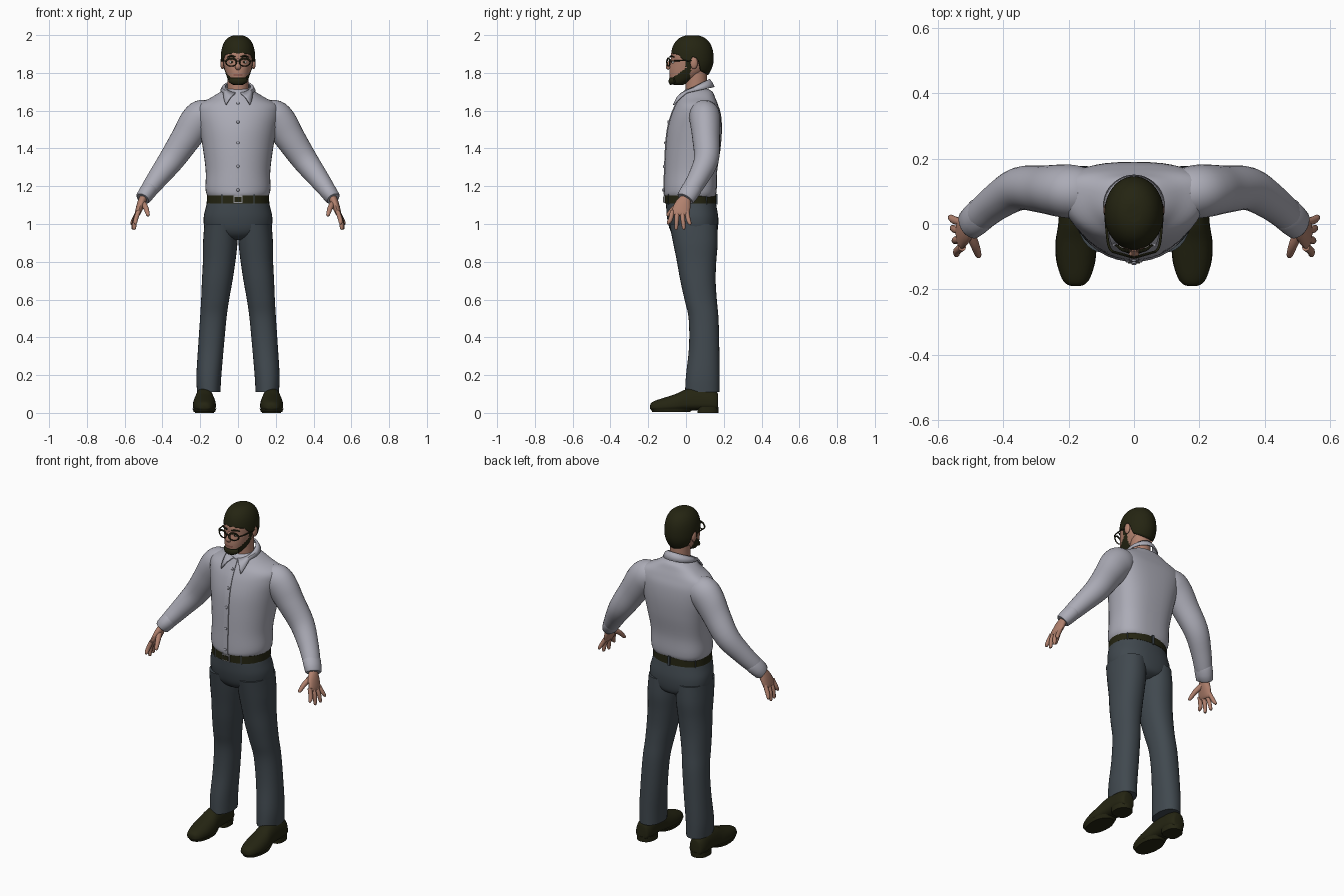
import bpy, bmesh
from math import sin, cos, pi, radians, copysign
from mathutils import Vector

cube = bpy.data.objects.get("Cube")
if cube:
    bpy.data.objects.remove(cube)
made = []


def material(name, r, g, b):
    m = bpy.data.materials.new(name)
    m.use_nodes = True
    m.diffuse_color = (r, g, b, 1)
    m.node_tree.nodes["Principled BSDF"].inputs["Base Color"].default_value = (r, g, b, 1)
    return m


SHIRT = material("shirt grey", 0.41, 0.41, 0.47)
TROUSER = material("trouser slate", 0.052, 0.066, 0.078)
DARK = material("dark olive", 0.018, 0.018, 0.006)
SKIN = material("skin", 0.44, 0.22, 0.155)
LIP = material("lips", 0.3, 0.12, 0.09)
WHITE = material("eye white", 0.6, 0.58, 0.55)
METAL = material("buckle metal", 0.3, 0.3, 0.31)


def finish(name, bm, *mats):
    bmesh.ops.recalc_face_normals(bm, faces=bm.faces)
    me = bpy.data.meshes.new(name)
    bm.to_mesh(me)
    bm.free()
    ob = bpy.data.objects.new(name, me)
    bpy.context.collection.objects.link(ob)
    for m in mats:
        me.materials.append(m)
    made.append(ob)
    return ob


def smooth_rows(rows, k):
    """Catmull-Rom interpolation of rows of numbers."""
    out = []
    for i in range(len(rows) - 1):
        a, b, c, d = (rows[max(i - 1, 0)], rows[i], rows[i + 1], rows[min(i + 2, len(rows) - 1)])
        for j in range(k):
            t = j / k
            out.append([q + .5 * t * (r - p + t * (2*p - 5*q + 4*r - s + t * (3*(q - r) + s - p)))
                        for p, q, r, s in zip(a, b, c, d)])
    return out + [list(rows[-1])]


def loft(name, rings, *mats, caps=True, closed=True):
    bm = bmesh.new()
    vs = [[bm.verts.new(p) for p in ring] for ring in rings]
    n = len(vs[0])
    for a, b in zip(vs, vs[1:]):
        for i in range(n if closed else n - 1):
            j = (i + 1) % n
            bm.faces.new((a[i], a[j], b[j], b[i]))
    if caps:
        bm.faces.new(vs[0])
        bm.faces.new(vs[-1])
    return finish(name, bm, *mats)


def power(v, e):
    return copysign(abs(v) ** (2 / e), v)


def flat_ring(row, n=40, front=2.0, back=2.0):
    """Level ring: z, centre x, half width, front y, widest y, back y."""
    z, cx, hw, y0, ym, y1 = row
    pts = []
    for i in range(n):
        c, s = cos(2 * pi * i / n), sin(2 * pi * i / n)
        e, depth = (back, y1 - ym) if s > 0 else (front, ym - y0)
        pts.append((cx + hw * power(c, e), ym + depth * power(s, e), z))
    return pts


def body(name, rows, *mats, k=5, sx=1, **shape):
    rings = [flat_ring([r[0], r[1] * sx] + r[2:], **shape) for r in smooth_rows(rows, k)]
    return loft(name, rings, *mats)


def tube(name, path, mat, k=4, n=20, sx=1, ref=(0, 1, 0)):
    """Path rows: x, y, z, radius along ref, radius across."""
    rows = smooth_rows(path, k)
    pts = [Vector((r[0] * sx, r[1], r[2])) for r in rows]
    rings = []
    for i, p in enumerate(pts):
        t = (pts[min(i + 1, len(pts) - 1)] - pts[max(i - 1, 0)]).normalized()
        u = Vector(ref)
        u = (u - t * u.dot(t)).normalized()
        v = t.cross(u)
        rings.append([p + u * rows[i][3] * cos(2*pi*j/n) + v * rows[i][4] * sin(2*pi*j/n) for j in range(n)])
    return loft(name, rings, mat)


def ball(name, centre, size, mat):
    bm = bmesh.new()
    bmesh.ops.create_uvsphere(bm, u_segments=16, v_segments=10, radius=1)
    for v in bm.verts:
        v.co = Vector([c + s * q for c, s, q in zip(centre, size, v.co)])
    return finish(name, bm, mat)


def box(name, centre, size, mat):
    bm = bmesh.new()
    bmesh.ops.create_cube(bm, size=1)
    for v in bm.verts:
        v.co = Vector([c + s * q for c, s, q in zip(centre, size, v.co)])
    return finish(name, bm, mat)


def lookup(table, x):
    for (a, p), (b, q) in zip(table, table[1:]):
        if x <= b:
            return p + (q - p) * (x - a) / (b - a)
    return table[-1][1]


# Shirt body
torso = [(1.135, 0, .15, -.10, .03, .145), (1.155, 0, .165, -.114, .03, .158), (1.19, 0, .172, -.116, .03, .163),
         (1.28, 0, .171, -.113, .04, .165), (1.4, 0, .186, -.108, .06, .183), (1.5, 0, .205, -.098, .08, .19),
         (1.58, 0, .222, -.077, .095, .185), (1.63, 0, .215, -.055, .1, .17), (1.668, 0, .145, -.034, .09, .155),
         (1.70, 0, .092, -.016, .07, .14), (1.715, 0, .06, .0, .06, .115)]
body("shirt_body", torso, SHIRT, back=2.7)
front = [(r[0], r[3]) for r in smooth_rows(torso, 5)]

# Button strip and buttons
zs = [1.15 + .015 * i for i in range(37)]
loft("button_strip", [[(x, lookup(front, z) + d, z) for x, d in ((-.014, .004), (-.014, -.004), (.014, -.004), (.014, .004))]
                      for z in zs], SHIRT)
for i, z in enumerate((1.18, 1.305, 1.43, 1.54, 1.64)):
    ball(f"button_{i + 1}", (0, lookup(front, z) - .005, z), (.008, .005, .008), SHIRT)

# Folded collar with two points
top, bottom = [], []
for i in range(49):
    d = 11 + 338 * i / 48
    a = radians(d - 90)
    p = max(0, 1 - (min(d, 360 - d) - 11) / 45)
    top.append((.068 * cos(a), .05 + .075 * sin(a), 1.732 + .036 * sin(a)))
    bottom.append((.094 * cos(a) + copysign(.047 * p, cos(a)), .055 + .096 * sin(a) - .03 * p, 1.707 + .02 * sin(a) - .055 * p))
mid = [tuple((u + v) / 2 for u, v in zip(a, b)) for a, b in zip(top, bottom)]
mid = [(x * 1.04, y - .004 if y < 0 else y, z + .006) for x, y, z in mid]
collar = loft("collar", [top, mid, bottom], SHIRT, caps=False, closed=False)
collar.modifiers.new("thickness", "SOLIDIFY").thickness = .008

# Belt, buckle and loops
body("belt", [(1.108, 0, .166, -.112, .03, .16), (1.152, 0, .164, -.112, .03, .158)], DARK, k=1, front=2.1, back=2.3)
box("buckle", (0, -.114, 1.13), (.05, .008, .04), METAL)
box("buckle_centre", (0, -.118, 1.13), (.036, .006, .026), DARK)
for i, a in enumerate((-60, -120, 35, 90, 145)):
    c, s = cos(radians(a)), sin(radians(a))
    box(f"belt_loop_{i + 1}", (.163 * c, .03 + (.136 if s < 0 else .13) * s, 1.13), (.014, .014, .055), TROUSER)

# Trousers
body("trouser_hips", [(.915, 0, .05, -.02, .05, .12), (.935, 0, .12, -.06, .05, .155), (.97, 0, .172, -.085, .05, .168),
                      (1.03, 0, .182, -.1, .04, .171), (1.09, 0, .17, -.105, .03, .162), (1.13, 0, .16, -.106, .03, .153)],
     TROUSER, front=2.2, back=2.3)
leg = [(.11, .155, .062, -.005, .09, .178), (.2, .154, .066, .0, .09, .178), (.35, .143, .068, .016, .095, .176),
       (.5, .131, .07, .014, .09, .172), (.6, .121, .074, -.008, .07, .163), (.7, .11, .081, -.03, .06, .157),
       (.8, .1, .086, -.048, .055, .16), (.9, .094, .091, -.068, .05, .168), (1.0, .09, .088, -.088, .045, .165)]

# Rounded shoe section: y, half width, base z, top z
shoe = [(-.19, .012, .022, .04), (-.183, .03, .016, .054), (-.16, .046, .012, .066), (-.11, .059, .01, .082),
        (-.05, .061, .01, .102), (.0, .054, .012, .125), (.06, .05, .014, .135), (.13, .049, .014, .125),
        (.162, .04, .014, .11), (.17, .028, .016, .1)]


def shoe_ring(row, cx, n=28):
    y, hw, z0, z1 = row
    return [(cx + hw * power(cos(2*pi*i/n), 2.4), y,
             (z0 + (z1 - z0) * .3) + (.7 if sin(2*pi*i/n) > 0 else .3) * (z1 - z0) * power(sin(2*pi*i/n), 2.2))
            for i in range(n)]


arm = [(.14, .09, 1.575, .075, .07), (.185, .098, 1.568, .082, .092), (.225, .102, 1.53, .08, .091),
       (.275, .106, 1.455, .073, .08), (.35, .108, 1.343, .066, .069), (.42, .068, 1.25, .056, .056),
       (.47, .027, 1.182, .05, .046), (.478, .02, 1.17, .045, .04)]
cuff = [(.462, .034, 1.193, .048, .042), (.468, .03, 1.185, .053, .046), (.502, -.001, 1.138, .049, .04),
        (.504, -.003, 1.135, .04, .03)]
palm = [(.485, .012, 1.165, .026, .022), (.5, .0, 1.14, .028, .021), (.514, -.016, 1.105, .042, .021),
        (.53, -.03, 1.06, .048, .016), (.535, -.033, 1.045, .042, .01)]

for side, sx in (("left", 1), ("right", -1)):
    body(f"{side}_trouser_leg", leg, TROUSER, sx=sx, n=32, front=2.2, back=2.2)
    loft(f"{side}_shoe", [shoe_ring(r, .178 * sx) for r in smooth_rows(shoe, 4)], DARK)
    body(f"{side}_sole", [(.004, .178 * sx, .056, -.178, -.07, .02), (.022, .178 * sx, .063, -.188, -.07, .04)], DARK, k=1, front=2.2)
    body(f"{side}_heel", [(0, .178 * sx, .05, .06, .11, .172), (.03, .178 * sx, .051, .06, .11, .173)], DARK, k=1, front=3, back=2.3)
    tube(f"{side}_sleeve", arm, SHIRT, sx=sx, n=28)
    tube(f"{side}_cuff", cuff, SHIRT, sx=sx, n=28, k=2)
    tube(f"{side}_palm", palm, SKIN, sx=sx)
    # Four fingers and a thumb
    for i, (tip_y, tip_z) in enumerate(((.02, .995), (-.012, .972), (-.052, .97), (-.093, .998))):
        y, back = .004 - .025 * i, .006 * i
        tube(f"{side}_finger_{i + 1}", [(.526, y, 1.07, .012, .012), (.55 - back / 2, (y + tip_y) / 2, 1.025, .012, .012),
             (.561 - back, tip_y, tip_z + .008, .009, .009), (.561 - back, tip_y, tip_z, .004, .004)], SKIN, sx=sx, n=12)
    tube(f"{side}_thumb", [(.506, -.02, 1.115, .016, .017), (.488, -.062, 1.085, .014, .014),
         (.477, -.094, 1.05, .01, .01), (.476, -.1, 1.042, .004, .004)], SKIN, sx=sx, n=12, ref=(1, 0, 0))
    # Ear, eye, brow and glasses half
    ball(f"{side}_ear", (.083 * sx, .042, 1.852), (.011, .02, .032), SKIN)
    ball(f"{side}_eye", (.032 * sx, -.064, 1.857), (.014, .012, .009), WHITE)
    ball(f"{side}_iris", (.032 * sx, -.072, 1.857), (.006, .006, .006), DARK)
    tube(f"{side}_eyebrow", [(.015, -.083, 1.884, .004, .004), (.035, -.079, 1.889, .005, .005), (.056, -.064, 1.884, .003, .003)],
         DARK, sx=sx, n=8)
    rim = [(.036 + .028 * cos(a), -.093 + .008 * cos(a), 1.856 + .021 * sin(a), .004, .004 + .0015 * sin(a))
           for a in [2 * pi * i / 24 for i in range(25)]]
    tube(f"{side}_glasses_rim", rim, DARK, sx=sx, n=8, k=1)
    tube(f"{side}_glasses_arm", [(.064, -.086, 1.863, .003, .004), (.079, -.06, 1.864, .003, .004), (.088, .04, 1.866, .003, .004)],
         DARK, sx=sx, n=8, ref=(0, 0, 1))
tube("glasses_bridge", [(-.01, -.1, 1.86, .003, .003), (0, -.102, 1.864, .003, .003), (.01, -.1, 1.86, .003, .003)], DARK, n=8)

# Neck and head
body("neck", [(1.66, 0, .06, -.005, .055, .115), (1.72, 0, .055, -.003, .055, .112), (1.83, 0, .056, -.01, .055, .11)], SKIN)
head = body("head", [(1.737, 0, .026, -.066, -.04, -.015), (1.745, 0, .04, -.078, -.035, .005), (1.765, 0, .053, -.085, -.015, .045),
                     (1.79, 0, .063, -.088, .005, .085), (1.82, 0, .072, -.088, .025, .115), (1.86, 0, .079, -.081, .03, .13),
                     (1.9, 0, .082, -.079, .035, .133), (1.94, 0, .077, -.065, .035, .125), (1.975, 0, .05, -.02, .035, .09)],
            SKIN, DARK, LIP, k=7, n=72, front=2.15)
for f in head.data.polygons:
    x, y, z = f.center
    beard = y < .022 and z < 1.775 + .7 * max(0, y + .07)
    sideburn = .0 < y < .026 and z > 1.8
    lips = abs(x) < .024 and 1.784 < z < 1.795 and y < -.06
    f.material_index = 1 if beard or sideburn else 2 if lips else 0
tube("nose", [(0, -.078, 1.872, .006, .008), (0, -.09, 1.85, .01, .01), (0, -.094, 1.832, .013, .016),
              (0, -.088, 1.82, .008, .012)], SKIN, n=16)
tube("chin_beard", [(-.042, -.058, 1.762, .01, .014), (-.022, -.075, 1.757, .012, .018), (0, -.08, 1.756, .012, .02),
                    (.022, -.075, 1.757, .012, .018), (.042, -.058, 1.762, .01, .014)], DARK)

# Hair shell with a stepped hairline
hairline = [(-1, 1.902), (-.65, 1.897), (-.4, 1.865), (-.12, 1.858), (.0, 1.885), (.25, 1.878), (.45, 1.81), (1, 1.787)]
rings = []
for j in range(25):
    t = sin(pi / 2 * j / 24)
    ring = []
    for i in range(64):
        c, s = cos(2 * pi * i / 64), sin(2 * pi * i / 64)
        zb = lookup(hairline, s)
        z = zb + (1.9985 - zb) * t
        q = (z - 1.87) / .13
        r = (1 - q ** 2.5) ** .4 if q > 0 else 1 - .65 * q * q
        ring.append((.091 * r * c, .033 + .113 * r * s, z))
    rings.append(ring)
hair = loft("hair", rings, DARK, caps=False)
bm = bmesh.new()
bm.from_mesh(hair.data)
bmesh.ops.holes_fill(bm, edges=[e for e in bm.edges if e.is_boundary and e.verts[0].co.z > 1.99])
bm.to_mesh(hair.data)
bm.free()
hair.modifiers.new("thickness", "SOLIDIFY").thickness = .012

# Smooth shading with crisp edges
bpy.ops.object.select_all(action="DESELECT")
for ob in made:
    ob.select_set(True)
bpy.context.view_layer.objects.active = made[0]
bpy.ops.object.shade_smooth_by_angle(angle=radians(40))
